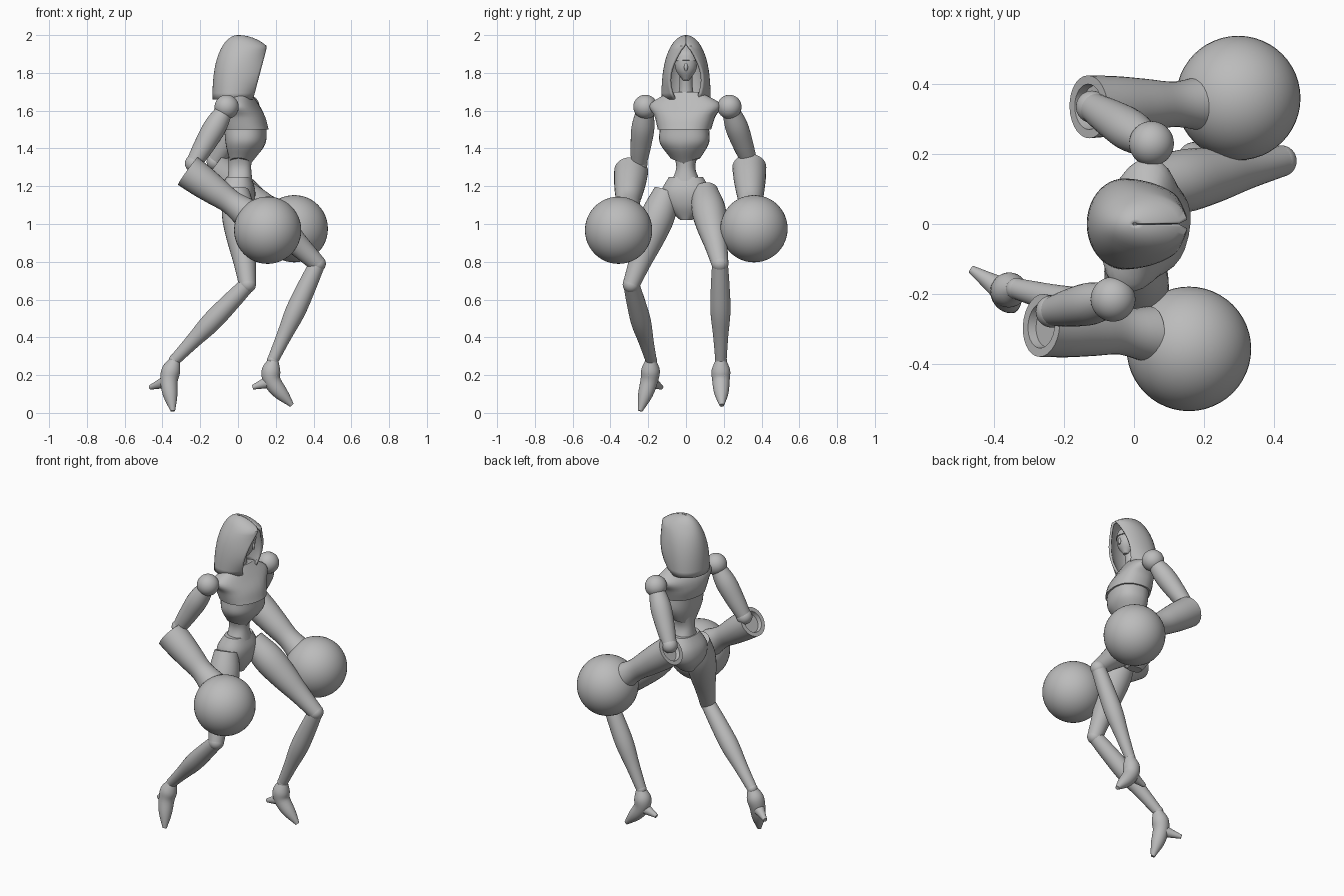
import bpy, bmesh
from math import sin, cos, pi, asin, sqrt, radians, copysign
from mathutils import Vector, Matrix

if "Cube" in bpy.data.objects:
    bpy.data.objects.remove(bpy.data.objects["Cube"], do_unlink=True)

SIDES = 28
STEPS = 16
parts = []

grey = bpy.data.materials.new("clay_grey")
grey.use_nodes = True
grey.diffuse_color = (0.5, 0.5, 0.5, 1)
grey.node_tree.nodes["Principled BSDF"].inputs["Base Color"].default_value = grey.diffuse_color


def finish(name, bm):
    bmesh.ops.recalc_face_normals(bm, faces=bm.faces)
    mesh = bpy.data.meshes.new(name)
    bm.to_mesh(mesh)
    bm.free()
    mesh.materials.append(grey)
    part = bpy.data.objects.new(name, mesh)
    bpy.context.collection.objects.link(part)
    parts.append(part)
    return part


def spline(keys, t):
    """Smooth value at t (from start to end) through evenly spaced keys."""
    last = len(keys) - 1
    i = min(int(t * last), last - 1)
    f = t * last - i
    b, c = keys[i], keys[i + 1]
    slope_b = (c - keys[i - 1]) / 2 if i > 0 else c - b
    slope_c = (keys[i + 2] - b) / 2 if i + 1 < last else c - b
    return b + f * slope_b + f * f * (3 * (c - b) - 2 * slope_b - slope_c) \
        + f ** 3 * (2 * (b - c) + slope_b + slope_c)


def skin(name, rings, closed=True, socket=0):
    """Bridge rings of points; closed rings get caps, the first one can be hollowed."""
    bm = bmesh.new()
    loops = [[bm.verts.new(p) for p in ring] for ring in rings]
    count = len(loops[0])
    for low, high in zip(loops, loops[1:]):
        for i in range(count if closed else count - 1):
            j = (i + 1) % count
            bm.faces.new((low[i], low[j], high[j], high[i]))
    if closed:
        cap = bm.faces.new(loops[0])
        bm.faces.new(loops[-1])
        bmesh.ops.recalc_face_normals(bm, faces=bm.faces)
        if socket:
            bmesh.ops.inset_region(bm, faces=[cap], thickness=socket)
            bmesh.ops.inset_region(bm, faces=[cap], thickness=socket / 5, depth=-socket)
    return finish(name, bm)


def limb(name, points, radii, socket=0):
    """Round tube along a smooth path, with radii spread evenly over it."""
    points = [Vector(p) for p in points]
    rings = []
    for k in range(STEPS + 1):
        t = k / STEPS
        axis = spline(points, min(t + 0.01, 1)) - spline(points, max(t - 0.01, 0))
        axis.normalize()
        across = (Vector((0, 1, 0)) - axis * axis.y).normalized()
        other = axis.cross(across)
        angles = [2 * pi * i / SIDES for i in range(SIDES)]
        rings.append([spline(points, t) + spline(radii, t) * (across * cos(a) + other * sin(a))
                      for a in angles])
    return skin(name, rings, socket=socket)


def plate(name, top, bottom, backs, fronts, widths, turn, dip=0.0):
    """Stack of rounded sections from top to bottom; dip lifts the sides."""
    spin = Matrix.Rotation(radians(turn), 3, 'Z')
    rings = []
    for k in range(STEPS + 1):
        t = k / STEPS
        back, front, width = [spline(keys, t) for keys in (backs, fronts, widths)]
        ring = []
        for i in range(SIDES):
            a = 2 * pi * i / SIDES
            c, s = [copysign(abs(f) ** 0.85, f) for f in (cos(a), sin(a))]
            x = (front + back) / 2 + (front - back) / 2 * c
            z = top + (bottom - top) * t + dip * t * abs(s)
            ring.append(spin @ Vector((x, width * s, z)))
        rings.append(ring)
    return skin(name, rings)


def ball(name, centre, radius):
    bm = bmesh.new()
    bmesh.ops.create_uvsphere(bm, u_segments=48, v_segments=24, radius=radius)
    bmesh.ops.translate(bm, vec=centre, verts=bm.verts)
    return finish(name, bm)


def build_hood(name, bottom, top):
    """Domed shell whose front is cut by a pointed arch."""
    rings = []
    for k in range(STEPS + 1):
        h = sin(k / STEPS * pi / 2)
        dome = sqrt(max(1 - h ** 2.5, 0.001))
        width = 0.13 * dome
        back = -0.135 * dome
        brim = min(0.08 + 0.09 * h, 0.25 * dome)
        opening = max(0.09 * cos(2.7 * (h - 0.3)), 0.001)
        middle = (back + brim) / 2
        ratio = min(opening / width, 0.9)
        end = pi - asin(ratio)
        reach = (brim - middle) / sqrt(1 - ratio * ratio)
        ring = []
        for i in range(-SIDES, SIDES + 1):
            a = end * i / SIDES
            depth = middle - back if cos(a) > 0 else reach
            ring.append((middle - depth * cos(a), width * sin(a), bottom + (top - bottom) * h))
        rings.append(ring)
    shell = skin(name, rings, closed=False).modifiers.new("thickness", 'SOLIDIFY')
    shell.thickness = 0.014
    shell.offset = -1


# Torso: chest plate, rib plate with a pointed lower edge, waist and pelvis
plate("chest_plate", 1.7, 1.5, backs=(0, -0.07, -0.09, -0.08), fronts=(0.06, 0.1, 0.14, 0.16),
      widths=(0.08, 0.19, 0.16, 0.14), turn=-12)
plate("rib_plate", 1.51, 1.32, backs=(-0.07, -0.06, -0.04), fronts=(0.15, 0.14, 0.07),
      widths=(0.13, 0.13, 0.08), turn=-12, dip=0.03)
plate("waist", 1.4, 1.2, backs=(-0.05, -0.05, -0.06), fronts=(0.08, 0.07, 0.08),
      widths=(0.08, 0.05, 0.09), turn=-6)
plate("pelvis", 1.25, 1.02, backs=(-0.06, -0.1, -0.1, -0.05), fronts=(0.07, 0.09, 0.08, 0.04),
      widths=(0.09, 0.13, 0.11, 0.03), turn=-6)

# Neck, head and hood
limb("neck", [(0.01, 0, 1.66), (0.03, 0, 1.8)], (0.045, 0.035, 0.035))
limb("head", [(0.06, 0, 1.76), (0.04, 0, 1.95)], (0.015, 0.05, 0.06, 0.055, 0.01))
limb("brow_plate", [(0.05, 0, 1.86), (0.04, 0, 1.95)], (0.066, 0.055, 0.01))
limb("nose", [(0.106, 0, 1.85), (0.11, 0, 1.81)], (0.006, 0.01, 0.005))
build_hood("hood", bottom=1.66, top=2.0)

# Joint positions of the posed figure
pose = {
    "right": dict(shoulder=(-0.06, -0.215, 1.62), elbow=(-0.235, -0.25, 1.32),
                  cuff=(-0.265, -0.29, 1.28), wrist=(0.04, -0.315, 1.06),
                  fist=(0.157, -0.357, 0.967),
                  hip=(-0.01, -0.1, 1.17), knee=(0.05, -0.29, 0.68), ankle=(-0.335, -0.185, 0.28),
                  instep=(-0.365, -0.195, 0.17), toe=(-0.345, -0.243, 0.01),
                  heel=(-0.465, -0.13, 0.135)),
    "left": dict(shoulder=(0.05, 0.23, 1.62), elbow=(-0.12, 0.335, 1.33),
                 cuff=(-0.13, 0.335, 1.3), wrist=(0.2, 0.345, 1.05),
                 fist=(0.298, 0.36, 0.975),
                 hip=(0.03, 0.1, 1.17), knee=(0.42, 0.18, 0.79), ankle=(0.185, 0.185, 0.28),
                 instep=(0.18, 0.185, 0.17), toe=(0.285, 0.19, 0.04),
                 heel=(0.077, 0.185, 0.135)),
}

for side, joint in pose.items():
    def bone(part, names, radii, socket=0):
        limb(side + "_" + part, [joint[n] for n in names], radii, socket)

    # Arm with a hollow cuff and a large round fist
    bone("upper_arm", ("shoulder", "elbow"), (0.04, 0.06, 0.055, 0.042))
    bone("forearm", ("cuff", "wrist"), (0.09, 0.085, 0.075, 0.065, 0.08), socket=0.025)
    # Leg, foot and heel spike
    bone("thigh", ("hip", "knee"), (0.07, 0.09, 0.08, 0.06, 0.045))
    bone("shin", ("knee", "ankle"), (0.042, 0.05, 0.053, 0.04, 0.03))
    bone("foot", ("ankle", "instep", "toe"), (0.028, 0.049, 0.046, 0.038, 0.012))
    bone("heel", ("instep", "heel"), (0.04, 0.025, 0.012))
    for name, radius in dict(shoulder=0.064, elbow=0.046, fist=0.178, knee=0.045,
                             ankle=0.031).items():
        ball(side + "_" + name + "_ball", joint[name], radius)

# Smooth shading with crisp plate edges
bpy.ops.object.select_all(action='DESELECT')
for part in parts:
    part.select_set(True)
bpy.context.view_layer.objects.active = parts[0]
bpy.ops.object.shade_smooth_by_angle(angle=radians(40))
